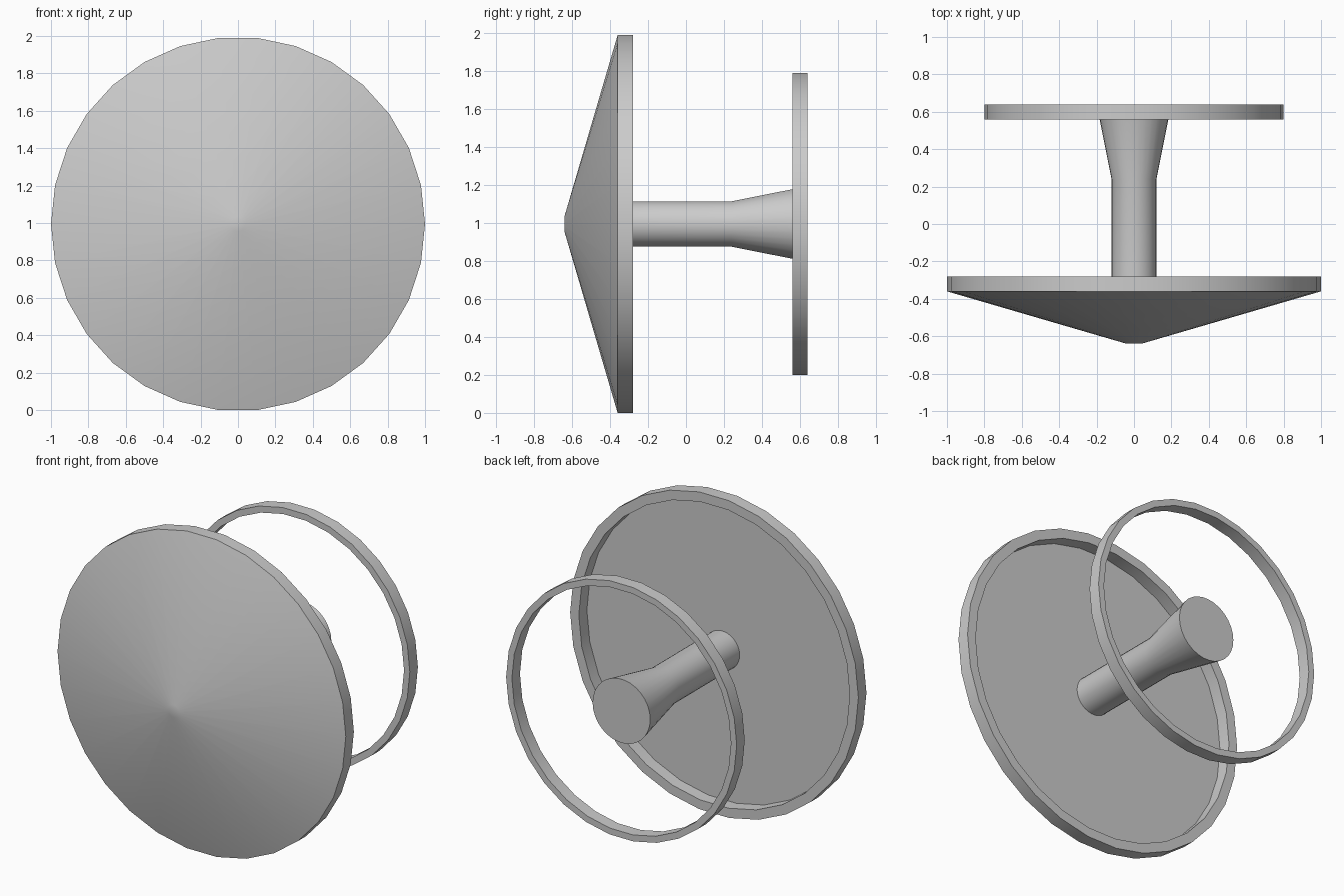
import bpy, bmesh, math

if "Cube" in bpy.data.objects:
    bpy.data.objects.remove(bpy.data.objects["Cube"])

SIDES = 30
CZ = math.cos(math.radians(6))  # axis height so the flat lowest edge rests on z = 0


def lathe(name, profile, closed=False):
    """Spin (radius, y) points around the y axis; open profiles get end caps."""
    bm = bmesh.new()
    rings = []
    for r, y in profile:
        rings.append([bm.verts.new((r * math.cos(2 * math.pi * i / SIDES), y,
                                    CZ + r * math.sin(2 * math.pi * i / SIDES)))
                      for i in range(SIDES)])
    pairs = list(zip(rings, rings[1:]))
    if closed:
        pairs.append((rings[-1], rings[0]))
    for a, b in pairs:
        for i in range(SIDES):
            j = (i + 1) % SIDES
            bm.faces.new((a[i], a[j], b[j], b[i]))
    if not closed:
        bm.faces.new(rings[0])
        bm.faces.new(rings[-1])
    bmesh.ops.recalc_face_normals(bm, faces=bm.faces[:])
    mesh = bpy.data.meshes.new(name)
    bm.to_mesh(mesh)
    bm.free()
    ob = bpy.data.objects.new(name, mesh)
    bpy.context.collection.objects.link(ob)
    bpy.ops.object.select_all(action='DESELECT')
    ob.select_set(True)
    bpy.context.view_layer.objects.active = ob
    bpy.ops.object.shade_smooth_by_angle(angle=math.radians(30))
    return ob


# Cone-fronted dish with a raised lip and recessed back, carrying the flared stem
lathe("dish_and_stem", [(0.04, -0.64), (1.0, -0.36), (1.0, -0.28), (0.94, -0.28),
                        (0.94, -0.36), (0.12, -0.36), (0.12, 0.24), (0.20, 0.64)])

# Free-standing ring around the stem's end
lathe("back_ring", [(0.80, 0.56), (0.80, 0.64), (0.76, 0.64), (0.76, 0.56)], closed=True)
